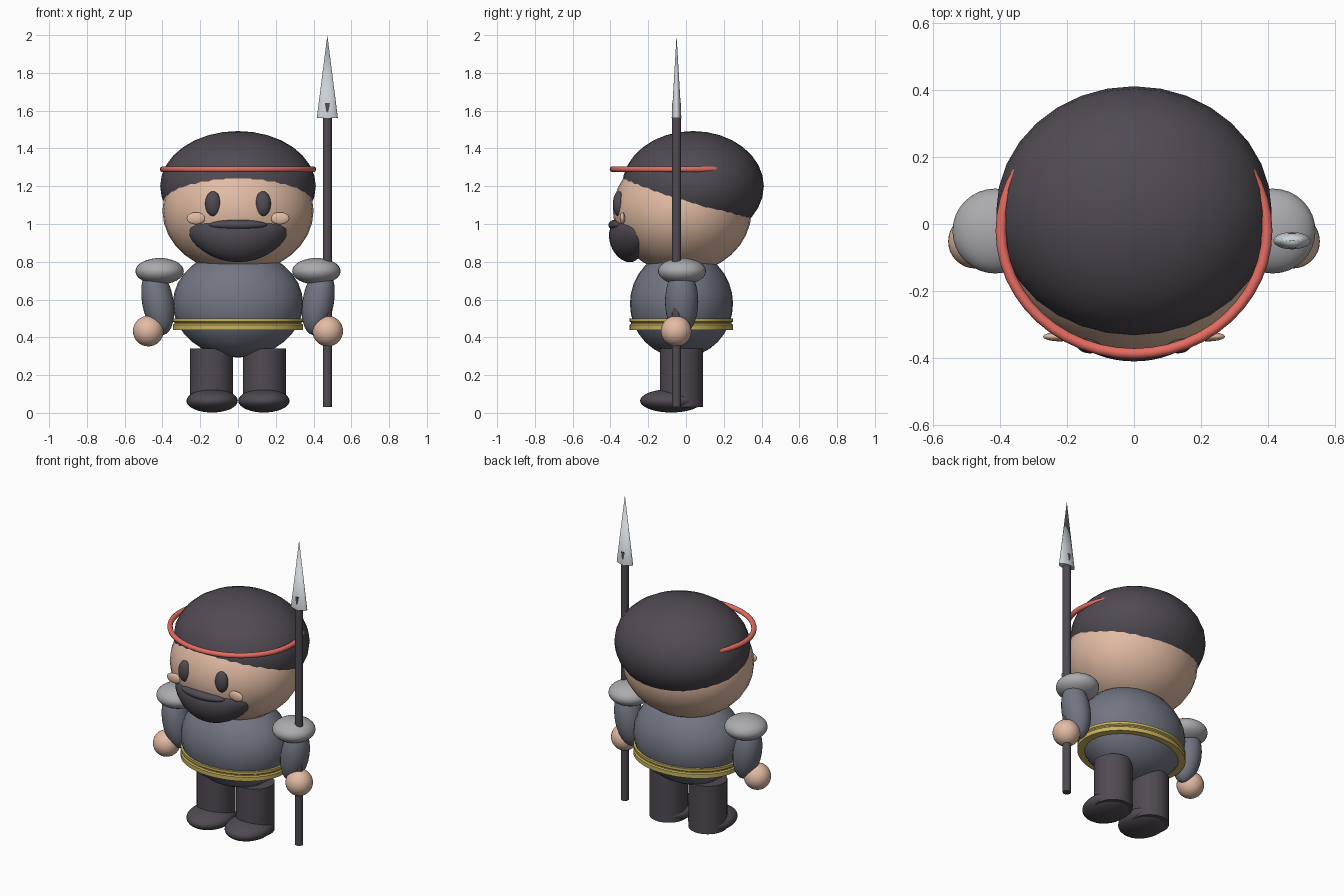
import bpy, bmesh, math
from mathutils import Matrix, Vector

if "Cube" in bpy.data.objects:
    bpy.data.objects.remove(bpy.data.objects["Cube"], do_unlink=True)


def material(name, color):
    m = bpy.data.materials.new(name)
    m.use_nodes = True
    m.diffuse_color = (*color, 1)
    bsdf = m.node_tree.nodes["Principled BSDF"]
    bsdf.inputs["Base Color"].default_value = (*color, 1)
    bsdf.inputs["Roughness"].default_value = 0.7
    return m


SKIN = material("skin", (0.76, 0.50, 0.37))
DARK = material("charcoal", (0.08, 0.07, 0.085))
SLATE = material("slate cloth", (0.17, 0.18, 0.225))
GREY = material("shoulder grey", (0.41, 0.41, 0.43))
RED = material("headband red", (0.79, 0.15, 0.12))
GOLD = material("belt gold", (0.58, 0.45, 0.11))
STEEL = material("spear steel", (0.60, 0.64, 0.68))


def finish(name, bm, mat):
    bmesh.ops.recalc_face_normals(bm, faces=bm.faces)
    me = bpy.data.meshes.new(name)
    bm.to_mesh(me)
    bm.free()
    me.materials.append(mat)
    ob = bpy.data.objects.new(name, me)
    bpy.context.collection.objects.link(ob)
    bpy.ops.object.select_all(action="DESELECT")
    ob.select_set(True)
    bpy.context.view_layer.objects.active = ob
    bpy.ops.object.shade_smooth_by_angle(angle=math.radians(40))
    return ob


def ellipsoid(name, mat, center, radii, tilt=0, warp=None):
    bm = bmesh.new()
    bmesh.ops.create_uvsphere(bm, u_segments=32, v_segments=16, radius=1)
    bm.transform(Matrix.Rotation(tilt, 4, "Y") @ Matrix.Diagonal((*radii, 1)))
    if warp:
        for v in bm.verts:
            v.co = warp(v.co)
    bm.transform(Matrix.Translation(center))
    return finish(name, bm, mat)


def cylinder(name, mat, x, y, z0, z1, r0, r1, flat=1.0):
    bm = bmesh.new()
    bmesh.ops.create_cone(bm, cap_ends=True, segments=32, radius1=r0, radius2=r1, depth=z1 - z0)
    bm.transform(Matrix.Translation((x, y, (z0 + z1) / 2)) @ Matrix.Diagonal((1, flat, 1, 1)))
    return finish(name, bm, mat)


def ring(name, mat, center, rx, ry, profile, segments=48):
    """Sweep a closed (outward, up) profile around an ellipse."""
    bm = bmesh.new()
    loops = []
    for i in range(segments):
        a = 2 * math.pi * i / segments
        loops.append([bm.verts.new(((rx + o) * math.cos(a), (ry + o) * math.sin(a), u))
                      for o, u in profile])
    n = len(profile)
    for i in range(segments):
        p, q = loops[i], loops[(i + 1) % segments]
        for j in range(n):
            k = (j + 1) % n
            bm.faces.new((p[j], q[j], q[k], p[k]))
    bm.transform(Matrix.Translation(center))
    return finish(name, bm, mat)


# Head, hair and headband
ellipsoid("head", SKIN, (0, -0.02, 1.07), (0.40, 0.367, 0.33))
ellipsoid("hair", DARK, (0, 0.037, 1.20), (0.412, 0.375, 0.292))
round_profile = [(0.016 * math.cos(t * math.pi / 5), 0.016 * math.sin(t * math.pi / 5))
                 for t in range(10)]
ring("headband", RED, (0, -0.02, 1.29), 0.398, 0.368, round_profile)

# Beard curved around the jaw, with the lip on top
ellipsoid("beard", DARK, (0, -0.32, 0.91), (0.262, 0.085, 0.112),
          warp=lambda c: Vector((c.x, c.y + 0.95 * c.x ** 2 - 0.2 * c.z, c.z + 0.75 * c.x ** 2)))
ellipsoid("lip", DARK, (0, -0.375, 0.995), (0.155, 0.036, 0.027),
          warp=lambda c: Vector((c.x, c.y + 0.8 * c.x ** 2, c.z)))

# Torso and grooved belt
ellipsoid("torso", SLATE, (0, -0.024, 0.578), (0.345, 0.273, 0.285))
ring("belt", GOLD, (0, -0.024, 0.47), 0.335, 0.264,
     [(-0.05, -0.03), (0.01, -0.03), (0.01, -0.004), (0.002, 0.002),
      (0.002, 0.008), (0.01, 0.014), (0.01, 0.03), (-0.05, 0.03)])

# Paired parts
for side, s in (("left", 1), ("right", -1)):
    ellipsoid(side + "_eye", DARK, (s * 0.132, -0.355, 1.107), (0.042, 0.032, 0.066))
    ellipsoid(side + "_cheek", SKIN, (s * 0.222, -0.337, 1.03), (0.05, 0.014, 0.032))
    ellipsoid(side + "_shoulder", GREY, (s * 0.415, -0.021, 0.75), (0.128, 0.127, 0.07))
    ellipsoid(side + "_arm", SLATE, (s * 0.425, -0.023, 0.59), (0.083, 0.088, 0.18), s * 0.17)
    ellipsoid(side + "_hand", SKIN, (s * 0.475, -0.052, 0.433), (0.081, 0.081, 0.081))
    cylinder(side + "_leg", DARK, s * 0.14, -0.024, 0.03, 0.34, 0.114, 0.114)
    ellipsoid(side + "_shoe", DARK, (s * 0.137, -0.078, 0.064), (0.136, 0.165, 0.062))

# Spear
cylinder("spear_shaft", DARK, 0.473, -0.05, 0.03, 1.64, 0.024, 0.024)
cylinder("spear_point", STEEL, 0.473, -0.05, 1.56, 2.0, 0.056, 0.0, flat=0.46)
